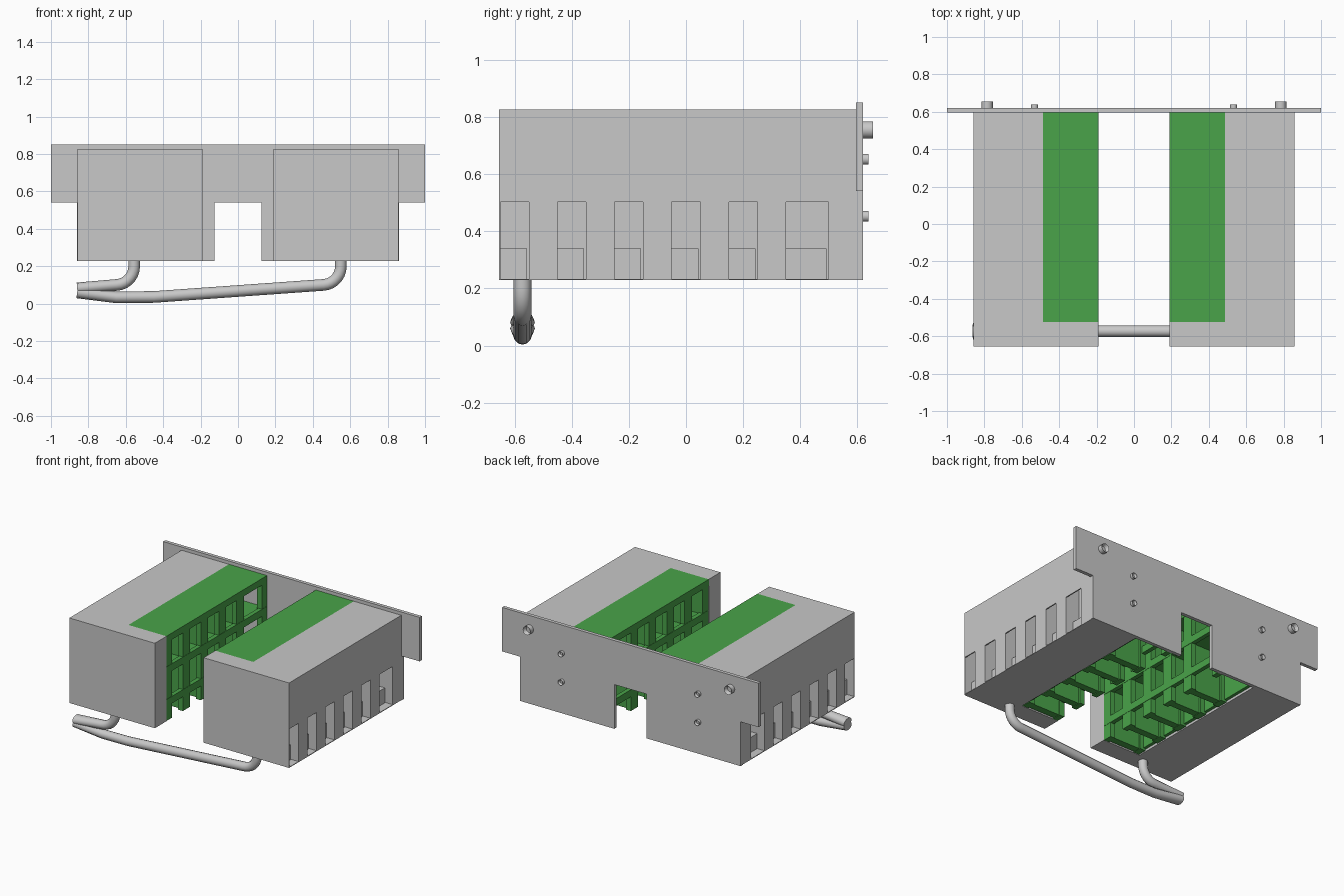
import bpy, bmesh, math
from mathutils import Matrix

if "Cube" in bpy.data.objects:
    bpy.data.objects.remove(bpy.data.objects["Cube"])

DROP = -.004   # fine height offset of the housing above the handle


def material(name, rgb):
    m = bpy.data.materials.new(name)
    m.diffuse_color = (*rgb, 1)
    m.use_nodes = True
    m.node_tree.nodes["Principled BSDF"].inputs["Base Color"].default_value = m.diffuse_color
    return m


GREY = material("metal_grey", (0.58, 0.58, 0.58))
GREEN = material("plastic_green", (0.067, 0.37, 0.067))


def finish(name, bm, mat, mirror=False):
    bmesh.ops.recalc_face_normals(bm, faces=bm.faces[:])
    bmesh.ops.translate(bm, vec=(0, 0, DROP), verts=bm.verts[:])
    me = bpy.data.meshes.new(name)
    bm.to_mesh(me)
    bm.free()
    ob = bpy.data.objects.new(name, me)
    bpy.context.collection.objects.link(ob)
    me.materials.append(mat)
    if mirror:
        ob.modifiers.new("mirror", 'MIRROR')
    return ob


def add_box(bm, x0, x1, y0, y1, z0, z1):
    m = Matrix.Translation(((x0 + x1) / 2, (y0 + y1) / 2, (z0 + z1) / 2))
    m = m @ Matrix.Diagonal((x1 - x0, y1 - y0, z1 - z0, 1))
    bmesh.ops.create_cube(bm, size=1, matrix=m)


def boxes(name, items, mat, mirror=False):
    bm = bmesh.new()
    for b in items:
        add_box(bm, *b)
    return finish(name, bm, mat, mirror)


def extrude(name, pts, vec, mat):
    bm = bmesh.new()
    f = bm.faces.new([bm.verts.new(p) for p in pts])
    new = bmesh.ops.extrude_face_region(bm, geom=[f])["geom"]
    bmesh.ops.translate(bm, vec=vec, verts=[v for v in new if isinstance(v, bmesh.types.BMVert)])
    return finish(name, bm, mat)


# Back plate with wide ears and a notch in the lower edge
outline = [(-1, .855), (-1, .545), (-.86, .545), (-.86, .233), (-.125, .233), (-.125, .545),
           (.125, .545), (.125, .233), (.86, .233), (.86, .545), (1, .545), (1, .855)]
extrude("back_plate", [(x, .595, z) for x, z in outline], (0, .025, 0), GREY)

# Side housings: L-shaped bodies, pockets behind openings in a thin outer skin
slots = [(-.65, -.55), (-.45, -.35), (-.25, -.15), (-.05, .05), (.15, .25), (.35, .5)]
plan = [(.19, -.655), (.857, -.655), (.857, .598), (.487, .598), (.487, -.525), (.19, -.525)]
housing = extrude("side_housing", [(x, y, .233) for x, y in plan], (0, 0, .599), GREY)


def carve(name, items):
    cutter = boxes(name, items, GREY)
    cutter.hide_render = True
    cutter.hide_viewport = True
    cut = housing.modifiers.new(name, 'BOOLEAN')
    cut.operation = 'DIFFERENCE'
    cut.solver = 'EXACT'
    cut.object = cutter


carve("cavity_cutter", [(.75, .849, a, b, .238, .63) for a, b in slots])
carve("opening_cutter", [(.84, .95, a, b, .238, .507) for a, b in slots])
housing.modifiers.new("mirror", 'MIRROR')

# Low blocks inside the pockets
boxes("pocket_block", [(.74, .80, a - .002, b - .007, .235, .344) for a, b in slots], GREY, True)

# Green cell racks: roof, rear panel, shelves, upright posts and deep fins
rack = [(.19, .487, -.525, .596, .785, .832),
        (.465, .4865, -.525, .596, .25, .79),
        (.20, .47, -.524, .596, .575, .605)]
for z in (.575, .345):
    rack.append((.19, .22, -.524, .596, z - .01, z + .04))
posts = [(-.524, -.46), (-.34, -.26), (-.14, -.06), (.06, .14), (.26, .34), (.54, .596)]
for i, (a, b) in enumerate(posts):
    rack.append((.192, .23, a, b, .233, .8))
    if i < 5:
        c = (a + b) / 2
        rack.append((.21, .475, c - .025, c + .025, .237, .8))
        rack.append((.435, .48, a, b, .235, .79))
boxes("cell_rack", rack, GREEN, True)


def smooth(ob):
    bpy.ops.object.select_all(action='DESELECT')
    ob.select_set(True)
    bpy.context.view_layer.objects.active = ob
    bpy.ops.object.shade_smooth_by_angle(angle=math.radians(40))


# Recessed fasteners on the back plate
def fastener(name, x, z, r, depth):
    bm = bmesh.new()
    m = Matrix.Translation((x, .613 + depth / 2, z)) @ Matrix.Rotation(-math.pi / 2, 4, 'X')
    bmesh.ops.create_cone(bm, cap_ends=True, segments=20, radius1=r, radius2=r,
                          depth=depth, matrix=m)
    bm.normal_update()
    cap = max(bm.faces, key=lambda f: f.calc_center_median().y)
    bmesh.ops.inset_region(bm, faces=[cap], thickness=r * .35)
    bmesh.ops.translate(bm, vec=(0, -depth * .6, 0), verts=cap.verts[:])
    smooth(finish(name, bm, GREY, True))


fastener("large_fastener", .785, .76, .03, .042)
for h in (.657, .457):
    fastener("small_fastener", .532, h, .019, .027)


# Bent tube handle under the front, flaring sideways at the folded end
def tube(name, pts):
    cu = bpy.data.curves.new(name, 'CURVE')
    cu.dimensions = '3D'
    cu.bevel_depth = .031
    cu.bevel_resolution = 4
    cu.use_fill_caps = True
    sp = cu.splines.new('POLY')
    sp.points.add(len(pts) - 1)
    for p, (x, z) in zip(sp.points, pts):
        p.co = (x, -.573, z, 1)
    ob = bpy.data.objects.new(name, cu)
    bpy.context.collection.objects.link(ob)
    cu.materials.append(GREY)
    bpy.ops.object.select_all(action='DESELECT')
    ob.select_set(True)
    bpy.context.view_layer.objects.active = ob
    bpy.ops.object.convert(target='MESH')
    ob = bpy.context.view_layer.objects.active
    for v in ob.data.vertices:
        if v.co.x < -.8:
            v.co.y = -.573 + (v.co.y + .573) * 1.4
    smooth(ob)


def bend(cx, cz, r, a0, a1, n=7):
    return [(cx + r * math.cos(math.radians(a0 + (a1 - a0) * i / n)),
             cz + r * math.sin(math.radians(a0 + (a1 - a0) * i / n))) for i in range(n + 1)]


tube("handle_bar", [(.55, .26)] + bend(.45, .2, .1, 0, -86) + [(-.45, .036), (-.65, .034), (-.86, .06)])
tube("handle_return", [(-.555, .26)] + bend(-.655, .2, .1, 0, -86) + [(-.86, .082)])
